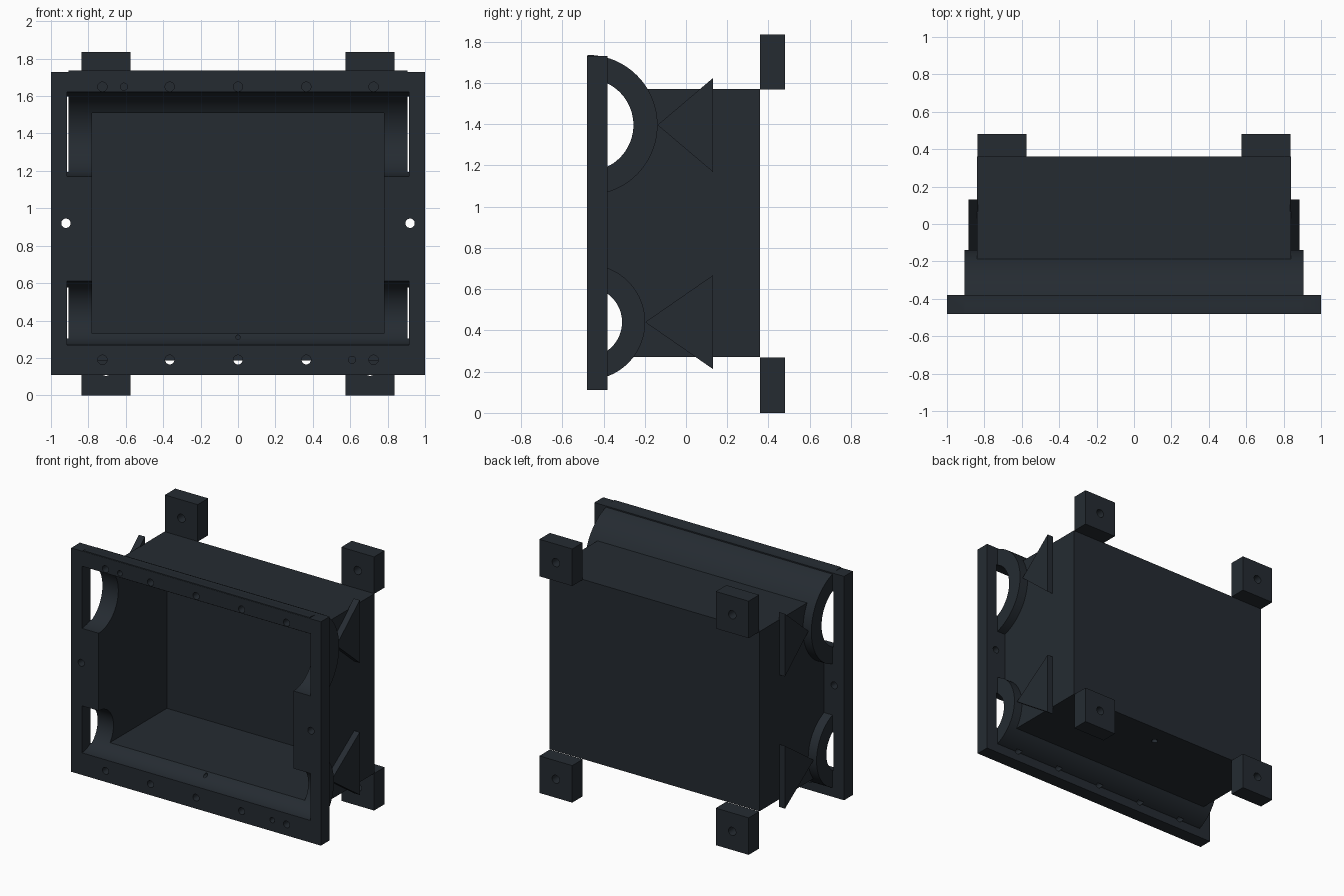
import bpy, bmesh
from math import pi, cos, sin
from mathutils import Matrix

if "Cube" in bpy.data.objects:
    bpy.data.objects.remove(bpy.data.objects["Cube"])

mat = bpy.data.materials.new("dark_slate")
mat.diffuse_color = (0.018, 0.024, 0.031, 1)
mat.use_nodes = True
mat.node_tree.nodes["Principled BSDF"].inputs["Base Color"].default_value = mat.diffuse_color


def finish(name, bm):
    bmesh.ops.recalc_face_normals(bm, faces=bm.faces)
    me = bpy.data.meshes.new(name)
    bm.to_mesh(me)
    bm.free()
    ob = bpy.data.objects.new(name, me)
    bpy.context.collection.objects.link(ob)
    me.materials.append(mat)
    return ob


def prism(name, pts, x0, x1):
    """Extrude a (y, z) outline along x."""
    bm = bmesh.new()
    f = bm.faces.new([bm.verts.new((x0, y, z)) for y, z in pts])
    ext = bmesh.ops.extrude_face_region(bm, geom=[f])["geom"]
    bmesh.ops.translate(bm, vec=(x1 - x0, 0, 0),
                        verts=[v for v in ext if isinstance(v, bmesh.types.BMVert)])
    return finish(name, bm)


def box(name, x0, x1, y0, y1, z0, z1):
    return prism(name, [(y0, z0), (y1, z0), (y1, z1), (y0, z1)], x0, x1)


def arc(y, z, r, a0, a1, n):
    return [(y + r * cos(a0 + (a1 - a0) * i / n), z + r * sin(a0 + (a1 - a0) * i / n))
            for i in range(n + 1)]


def holes(name, specs, vertical=False):
    """Round cutters (x, y, z, radius, length), along y or z."""
    bm = bmesh.new()
    for x, y, z, r, length in specs:
        m = Matrix.Translation((x, y, z))
        if not vertical:
            m = m @ Matrix.Rotation(pi / 2, 4, 'X')
        bmesh.ops.create_cone(bm, cap_ends=True, segments=24, radius1=r,
                              radius2=r, depth=length, matrix=m)
    return finish(name, bm)


def combine(ob, other, op):
    other.hide_render = True
    mod = ob.modifiers.new(op, 'BOOLEAN')
    mod.object, mod.operation, mod.solver = other, op, 'EXACT'
    bpy.context.view_layer.objects.active = ob
    bpy.ops.object.modifier_apply(modifier=mod.name)
    bpy.data.objects.remove(other)


def smooth(ob):
    bpy.ops.object.select_all(action='DESELECT')
    ob.select_set(True)
    bpy.context.view_layer.objects.active = ob
    bpy.ops.object.shade_smooth_by_angle(angle=0.5)


# Roller channels: centre z, outer radius, inner radius
channels = [(1.396, 0.34, 0.225), (0.44, 0.28, 0.17)]

# Front frame, box and half-round channels fused together
body = box("housing", -1, 1, -0.48, -0.38, 0.11, 1.73)
combine(body, box("box_shell", -0.84, 0.84, -0.47, 0.36, 0.27, 1.57), 'UNION')
for z, ro, ri in channels:
    half = arc(-0.478, z, ro, -pi / 2, pi / 2, 48)
    combine(body, prism("channel", half, -0.907, 0.907), 'UNION')

# Open cavity and channel bores
for z, ro, ri in channels:
    ring = arc(-0.48, z, ri, 0, 2 * pi, 72)[:-1]
    combine(body, prism("bore", ring, -0.915, 0.915), 'DIFFERENCE')
combine(body, box("cavity", -0.78, 0.78, -0.6, 0.30, 0.33, 1.51), 'DIFFERENCE')

# Screw and pin holes in the frame
specs = []
for z in (1.65, 0.19):
    for x in (-0.725, -0.365, 0, 0.365, 0.725):
        specs.append((x, -0.46, z, 0.025, 0.2))
specs += [(-0.61, -0.47, 1.65, 0.019, 0.13), (0.61, -0.47, 0.19, 0.019, 0.13)]
specs += [(s * 0.92, -0.43, 0.92, 0.025, 0.2) for s in (-1, 1)]
combine(body, holes("screw_holes", specs), 'DIFFERENCE')
# Small drain recesses in the floor
combine(body, holes("drain", [(0, 0.22, 0.27, 0.022, 0.08)], True), 'DIFFERENCE')
combine(body, holes("slot", [(0, -0.38, 0.31, 0.012, 0.1)]), 'DIFFERENCE')
smooth(body)

# Mounting blocks with bolt holes
for sx, side in ((-1, "left"), (1, "right")):
    for z0, level in ((0, "lower"), (1.568, "upper")):
        xs = sorted((sx * 0.575, sx * 0.838))
        foot = box(f"mounting_block_{level}_{side}", xs[0], xs[1], 0.36, 0.48, z0, z0 + 0.268)
        combine(foot, holes("bolt", [(sx * 0.706, 0.42, z0 + 0.134, 0.03, 0.3)]), 'DIFFERENCE')
        smooth(foot)

    # Triangular side plates behind the channels
    for (z, ro, ri), level in zip(channels, ("upper", "lower")):
        tri = [(-0.478 + ro, z), (0.13, z - 0.227), (0.13, z + 0.227)]
        prism(f"side_plate_{level}_{side}", tri, *sorted((sx * 0.835, sx * 0.884)))
